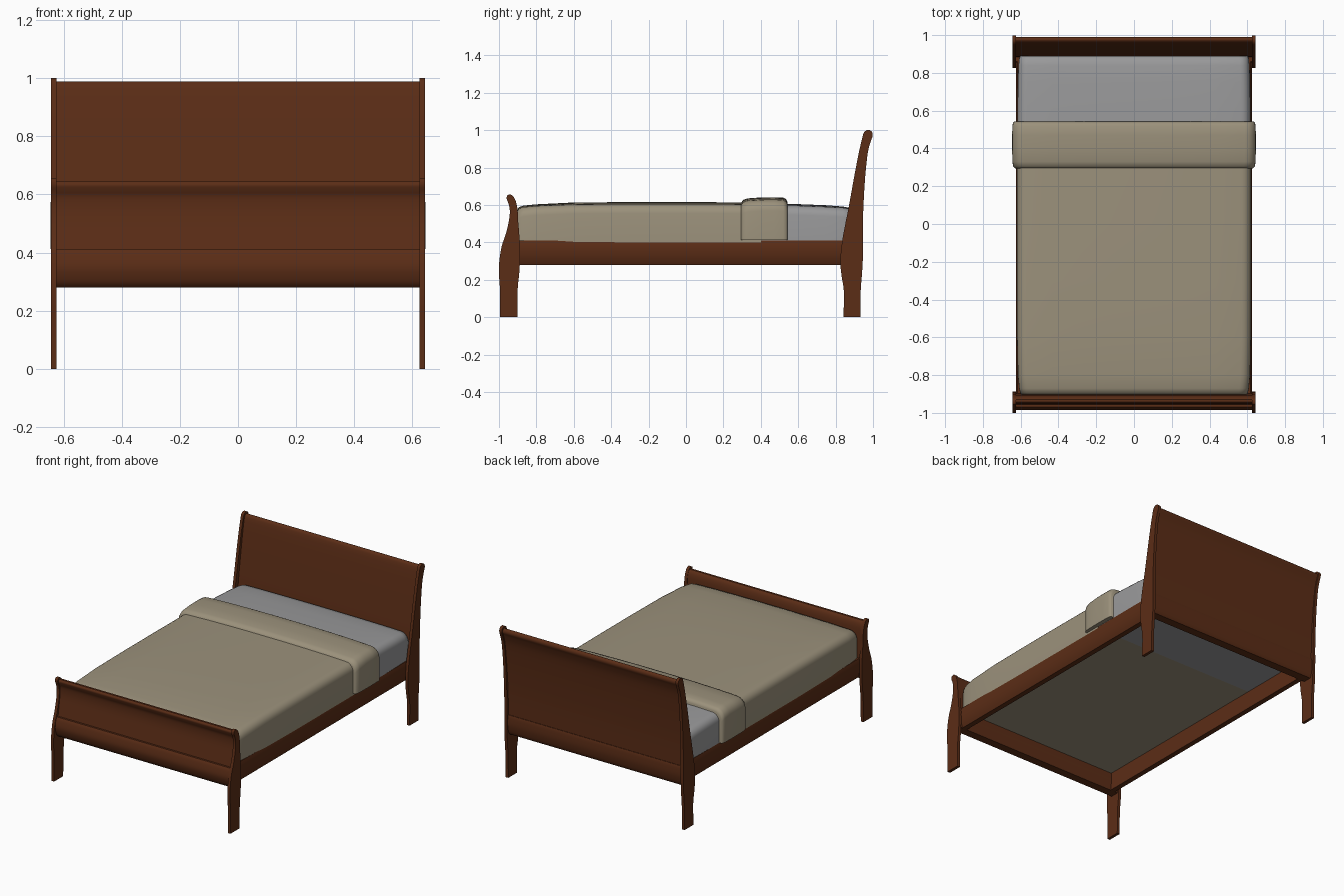
import bpy, bmesh, math


def material(name, rgb):
    m = bpy.data.materials.new(name)
    m.diffuse_color = (*rgb, 1)
    return m


WOOD = material("dark red wood", (0.105, 0.026, 0.008))
BEIGE = material("beige blanket", (0.33, 0.285, 0.20))
GREY = material("grey sheet", (0.32, 0.32, 0.325))


def loft(name, rings, mat, angle=40):
    """Skin a row of closed rings and cap both ends."""
    bm = bmesh.new()
    vs = [[bm.verts.new(p) for p in r] for r in rings]
    n = len(rings[0])
    for a, b in zip(vs, vs[1:]):
        for i in range(n):
            j = (i + 1) % n
            bm.faces.new((a[i], a[j], b[j], b[i]))
    bm.faces.new(vs[0])
    bm.faces.new(vs[-1])
    bmesh.ops.recalc_face_normals(bm, faces=bm.faces)
    me = bpy.data.meshes.new(name)
    bm.to_mesh(me)
    bm.free()
    me.materials.append(mat)
    ob = bpy.data.objects.new(name, me)
    bpy.context.collection.objects.link(ob)
    bpy.ops.object.select_all(action='DESELECT')
    ob.select_set(True)
    bpy.context.view_layer.objects.active = ob
    bpy.ops.object.shade_smooth_by_angle(angle=math.radians(angle))
    return ob


def smooth(rows, steps=4):
    """Catmull-Rom interpolation of (z, y_front, y_back) rows."""
    out = []
    for i in range(len(rows) - 1):
        a, b = rows[max(i - 1, 0)], rows[i]
        c, d = rows[i + 1], rows[min(i + 2, len(rows) - 1)]
        for k in range(steps):
            t = k / steps
            out.append([0.5 * (2 * q + (r - p) * t + (2 * p - 5 * q + 4 * r - s) * t * t
                               + (3 * q - p - 3 * r + s) * t ** 3)
                        for p, q, r, s in zip(a, b, c, d)])
    return out + [rows[-1]]


def board(name, rows, x0, x1):
    """Extrude a side profile along x."""
    rows = smooth(rows)
    prof = [(f, z) for z, f, b in rows] + [(b, z) for z, f, b in reversed(rows)]
    return loft(name, [[(x, y, z) for y, z in prof] for x in (x0, x1)], WOOD)


# Flat shaped posts, left and right
HEAD_POST = [(0, .842, .932), (.14, .844, .934), (.22, .832, .940), (.30, .825, .945),
             (.40, .834, .946), (.50, .852, .946), (.60, .872, .949), (.75, .899, .958),
             (.88, .924, .972), (.94, .938, .988), (.97, .945, .998), (.99, .953, .995),
             (1.0, .966, .982)]
FOOT_POST = [(0, -.995, -.902), (.15, -.995, -.900), (.23, -1.0, -.892), (.30, -.998, -.888),
             (.38, -.985, -.888), (.45, -.962, -.892), (.52, -.946, -.898),
             (.57, -.942, -.900), (.605, -.948, -.906), (.63, -.958, -.914),
             (.648, -.957, -.925), (.655, -.949, -.936)]
for side, s in (("left", -1), ("right", 1)):
    board(side + "_head_post", HEAD_POST, s * .624, s * .643)
    board(side + "_foot_post", FOOT_POST, s * .624, s * .643)

# Headboard and footboard panels with bulging lower rails
board("headboard", [(.41, .885, .930), (.50, .888, .932), (.60, .898, .936), (.75, .920, .948),
                    (.88, .940, .964), (.94, .951, .980), (.965, .957, .990),
                    (.98, .963, .988), (.988, .972, .980)], -.626, .626)
board("footboard", [(.41, -.955, -.898), (.47, -.945, -.900), (.54, -.935, -.903),
                    (.59, -.936, -.906), (.615, -.945, -.910), (.633, -.950, -.917),
                    (.645, -.942, -.928)], -.626, .626)
board("head_rail", [(.28, .865, .920), (.30, .857, .930), (.345, .852, .938),
                    (.39, .856, .937), (.41, .860, .933)], -.626, .626)
board("foot_rail", [(.28, -.955, -.900), (.30, -.972, -.896), (.345, -.984, -.893),
                    (.39, -.977, -.893), (.41, -.968, -.895)], -.626, .626)

# Side rails with rounded outer face
RAIL = [(.57, .28), (.604, .28), (.614, .30), (.622, .33), (.625, .36), (.623, .39),
        (.617, .41), (.57, .41)]
for side, s in (("left", -1), ("right", 1)):
    loft(side + "_side_rail", [[(s * x, y, z) for x, z in RAIL] for y in (-.91, .87)], WOOD)


def bedding(name, stations, bottom, mat, r=.05):
    """Rounded cross-sections along y; stations are (y, half width, edge height, crown)."""
    rings = []
    for y, w, t, c in stations:
        half = [(w, bottom)]
        for k in range(6):
            a = k / 5 * math.pi / 2
            half.append((w - r * (1 - math.cos(a)), t - r * (1 - math.sin(a))))
        half += [(w * f, t + c * (1 - f * f)) for f in (.7, .45, .2)]
        ring = half + [(-x, z) for x, z in reversed(half)]
        rings.append([(x, y, z) for x, z in ring])
    return loft(name, rings, mat, 50)


# Blanket, domed and rounded at the foot
bedding("blanket", [(-.902, .598, .565, .006), (-.895, .602, .580, .008), (-.87, .608, .589, .008),
                    (-.80, .615, .596, .008), (-.60, .619, .604, .010), (-.30, .620, .606, .010),
                    (.0, .620, .606, .010), (.40, .620, .604, .010)], .395, BEIGE)
# Sheet over the head end of the mattress
bedding("sheet", [(.40, .617, .600, .008), (.60, .617, .597, .008), (.75, .615, .591, .008),
                  (.84, .612, .586, .006), (.875, .608, .580, .005), (.890, .602, .565, .004)],
        .395, GREY)
# Turned-back fold of the blanket
bedding("blanket_fold", [(.295, .630, .603, .010), (.305, .640, .616, .012), (.33, .644, .624, .012),
                         (.40, .645, .629, .012), (.47, .645, .630, .012), (.52, .644, .628, .012),
                         (.535, .641, .620, .012), (.542, .634, .608, .010)], .412, BEIGE, .06)
